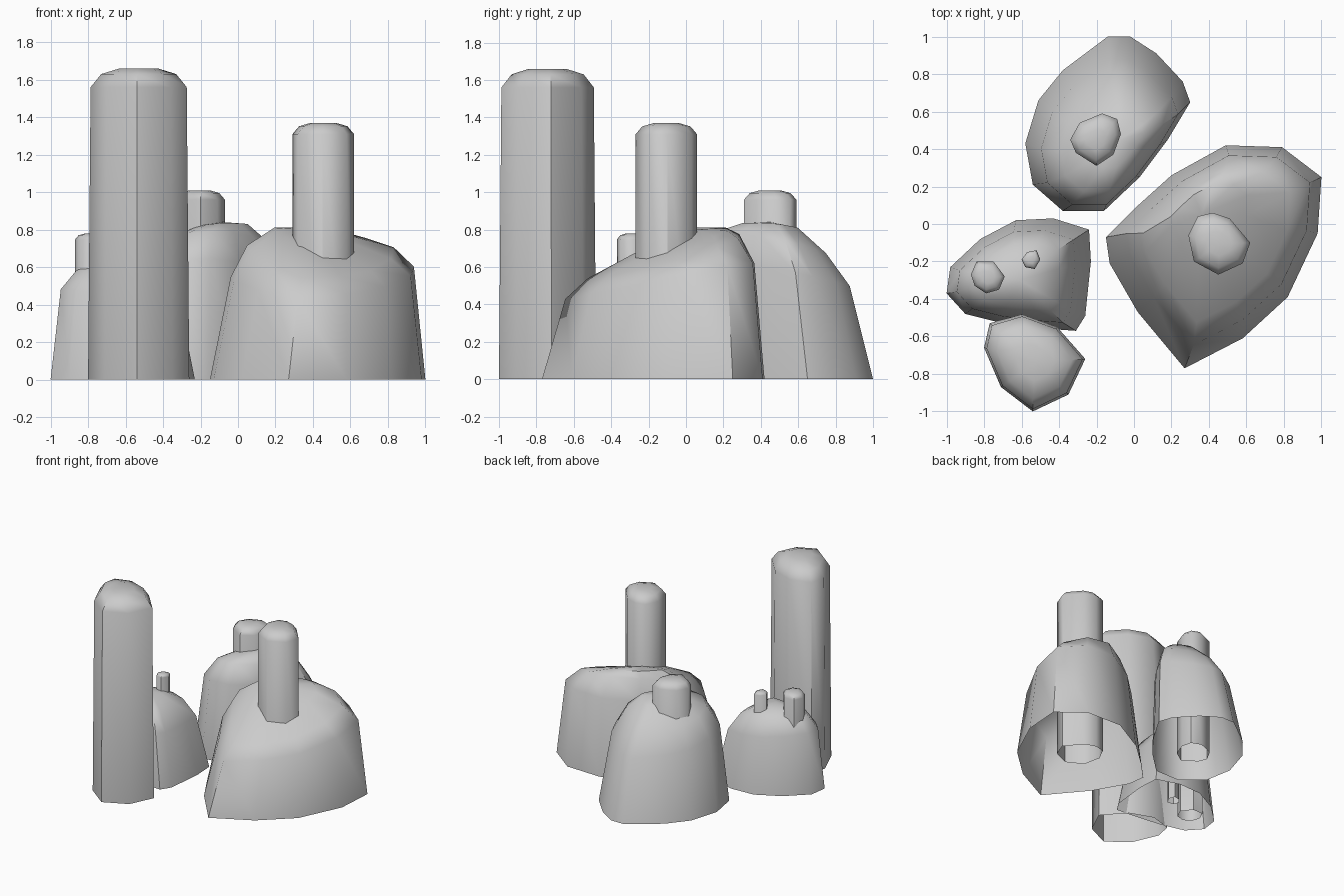
import bpy
import bmesh
import math

default_cube = bpy.data.objects.get("Cube")
if default_cube:
    bpy.data.objects.remove(default_cube, do_unlink=True)

# One plain stone colour for everything
stone = bpy.data.materials.new("stone grey")
stone.use_nodes = True
stone_colour = (0.6, 0.6, 0.6, 1)
stone.diffuse_color = stone_colour
stone.node_tree.nodes["Principled BSDF"].inputs["Base Color"].default_value = stone_colour


def middle(outline):
    """Centre of the outline's bounding box."""
    return [(min(axis) + max(axis)) / 2 for axis in zip(*outline)]


def loft(name, rings, peak, angle):
    """Skin a stack of rings, open below, closed by a fan around the peak."""
    bm = bmesh.new()
    loops = [[bm.verts.new(point) for point in ring] for ring in rings]
    count = len(loops[0])
    for lower, upper in zip(loops, loops[1:]):
        for i in range(count):
            j = (i + 1) % count
            bm.faces.new((lower[i], lower[j], upper[j], upper[i]))
    tip = bm.verts.new(peak)
    for i in range(count):
        bm.faces.new((loops[-1][i], loops[-1][(i + 1) % count], tip))
    bmesh.ops.recalc_face_normals(bm, faces=bm.faces)
    mesh = bpy.data.meshes.new(name)
    bm.to_mesh(mesh)
    bm.free()
    mesh.materials.append(stone)
    obj = bpy.data.objects.new(name, mesh)
    bpy.context.collection.objects.link(obj)
    bpy.ops.object.select_all(action='DESELECT')
    obj.select_set(True)
    bpy.context.view_layer.objects.active = obj
    bpy.ops.object.shade_smooth_by_angle(angle=math.radians(angle))


def mound(name, outline, levels, peak):
    """Each level: scale, centre, height there, slopes in x and y, height limit."""
    cx, cy = middle(outline)
    rings = [[(x, y, 0) for x, y in outline]]
    for scale, (mx, my), height, slope_x, slope_y, limit in levels:
        ring = []
        for x, y in outline:
            dx, dy = (x - cx) * scale, (y - cy) * scale
            z = min(limit, height + slope_x * dx + slope_y * dy)
            ring.append((mx + dx, my + dy, z))
        rings.append(ring)
    loft(name, rings, peak, 50)


def pillar(name, outline, height, taper=1.0):
    """Upright stone with a rounded cap that scales with its width."""
    cx, cy = middle(outline)
    radius = (max(x for x, y in outline) - min(x for x, y in outline)) / 2
    drop = 0.37 * radius
    steps = [(1, 0), (taper, height - drop),
             (0.78 * taper, height - 0.3 * drop), (0.4 * taper, height)]
    rings = [[(cx + (x - cx) * s, cy + (y - cy) * s, z) for x, y in outline]
             for s, z in steps]
    loft(name, rings, (cx, cy, height), 50)


# Broad mound, highest along its back and sloping to the front
mound("large_mound",
      [(-.15, -.07), (0, .08), (.2, .26), (.49, .42), (.79, .41), (1, .25),
       (.98, -.05), (.82, -.39), (.58, -.61), (.27, -.77), (.02, -.47), (-.13, -.21)],
      [(.85, (.45, -.14), .53, 0, .2, .62),
       (.68, (.44, -.12), .655, -.1, .31, .78),
       (.36, (.4, 0), .76, -.2, .3, .81)],
      (.36, .05, .8))

# Rounded mound at the back
mound("back_mound",
      [(-.14, 1), (-.02, 1), (.12, .91), (.26, .76), (.3, .65), (.18, .45),
       (.03, .25), (-.16, .07), (-.38, .07), (-.54, .21), (-.58, .43),
       (-.51, .66), (-.38, .82)],
      [(.83, (-.13, .49), .57, .05, -.2, .7),
       (.62, (-.12, .46), .73, .1, -.22, .82),
       (.32, (-.09, .45), .82, .1, -.1, .85)],
      (-.08, .45, .84))

# Low mound on the right
mound("low_mound",
      [(-1, -.37), (-.98, -.23), (-.82, -.08), (-.63, .02), (-.43, .03),
       (-.24, -.03), (-.23, -.2), (-.26, -.49), (-.31, -.57), (-.45, -.56),
       (-.7, -.53), (-.9, -.48)],
      [(.82, (-.63, -.28), .45, -.1, 0, .52),
       (.6, (-.63, -.28), .57, -.06, 0, .6),
       (.28, (-.62, -.29), .62, 0, 0, .64)],
      (-.61, -.3, .635))

# Standing pillars
pillar("tall_pillar",
       [(-.8, -.66), (-.77, -.53), (-.6, -.48), (-.41, -.55), (-.26, -.72),
        (-.35, -.91), (-.54, -1), (-.71, -.87)], 1.66, .95)
pillar("large_mound_pillar",
       [(.29, -.06), (.34, .04), (.42, .06), (.51, .03), (.62, -.1),
        (.58, -.21), (.45, -.27), (.32, -.2)], 1.37)
pillar("back_mound_pillar",
       [(-.34, .45), (-.29, .54), (-.17, .59), (-.09, .56), (-.07, .48),
        (-.11, .37), (-.2, .31), (-.31, .38)], 1.01)
pillar("low_mound_outer_pillar",
       [(-.87, -.27), (-.84, -.2), (-.75, -.2), (-.69, -.28), (-.72, -.35),
        (-.79, -.37), (-.85, -.33)], .78)
pillar("low_mound_inner_pillar",
       [(-.6, -.19), (-.57, -.15), (-.52, -.14), (-.5, -.19), (-.53, -.24),
        (-.58, -.23)], .75)
